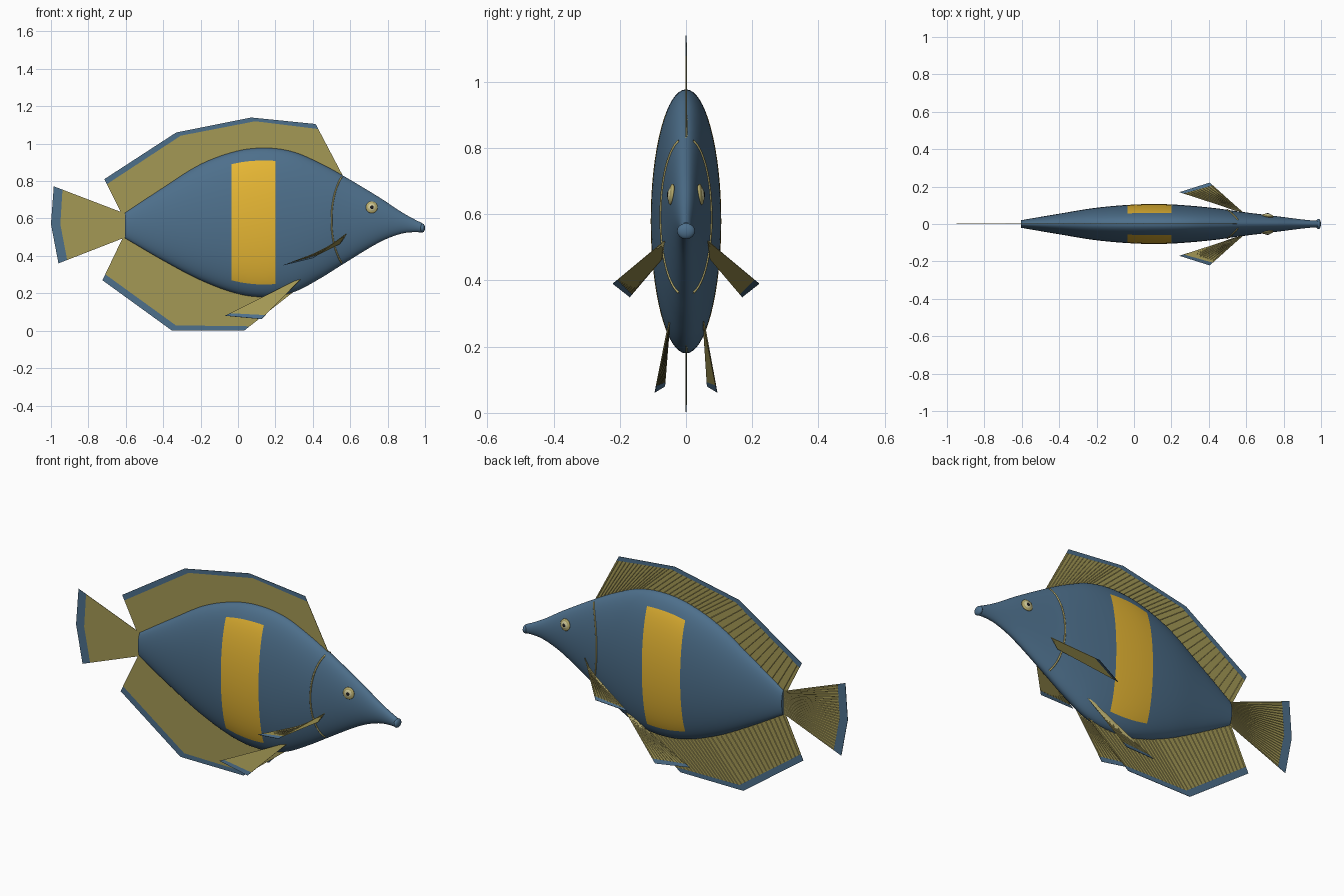
import bpy
import bmesh
import math
from mathutils import Vector

if "Cube" in bpy.data.objects:
    bpy.data.objects.remove(bpy.data.objects["Cube"])


def material(name, r, g, b):
    mat = bpy.data.materials.new(name)
    mat.use_nodes = True
    mat.diffuse_color = (r, g, b, 1)
    shader = mat.node_tree.nodes["Principled BSDF"]
    shader.inputs["Base Color"].default_value = (r, g, b, 1)
    shader.inputs["Roughness"].default_value = 0.6
    return mat


BLUE = material("slate blue", 0.075, 0.16, 0.26)
ORANGE = material("orange", 0.81, 0.48, 0.035)
OLIVE = material("olive gold", 0.37, 0.315, 0.09)
GOLD = material("pale gold", 0.46, 0.4, 0.15)
CREAM = material("cream", 0.62, 0.58, 0.32)
BLACK = material("black", 0.01, 0.01, 0.012)

# Body stations: x, top, bottom, half width
STATIONS = [
    (-0.605, 0.63, 0.495, 0.02), (-0.4, 0.765, 0.375, 0.055),
    (-0.2, 0.89, 0.27, 0.087), (0, 0.962, 0.197, 0.104),
    (0.16, 0.977, 0.18, 0.106), (0.3, 0.955, 0.207, 0.098),
    (0.44, 0.895, 0.28, 0.084), (0.56, 0.83, 0.355, 0.067),
    (0.76, 0.71, 0.475, 0.042), (0.87, 0.637, 0.518, 0.028),
    (0.94, 0.597, 0.527, 0.02), (0.985, 0.575, 0.525, 0.018),
]


def slope(i):
    a, b = STATIONS[max(i - 1, 0)], STATIONS[min(i + 1, len(STATIONS) - 1)]
    return [(q - p) / (b[0] - a[0]) for p, q in zip(a, b)]


def section(x):
    """Smoothly interpolated top, bottom and half width of the body."""
    i = 0
    while i < len(STATIONS) - 2 and x > STATIONS[i + 1][0]:
        i += 1
    a, b = STATIONS[i], STATIONS[i + 1]
    h = b[0] - a[0]
    t = (x - a[0]) / h
    s = t * t * (3 - 2 * t)
    m, n = slope(i), slope(i + 1)
    return [a[k] * (1 - s) + b[k] * s + h * t * (1 - t) * ((1 - t) * m[k] - t * n[k])
            for k in (1, 2, 3)]


def skin(x, angle):
    """Point on the body; angle is measured up from the left side."""
    top, bottom, width = section(x)
    return Vector((x, width * math.cos(angle),
                   (top + bottom) / 2 + (top - bottom) / 2 * math.sin(angle)))


def finish(bm, name, mats):
    mesh = bpy.data.meshes.new(name)
    bm.to_mesh(mesh)
    bm.free()
    obj = bpy.data.objects.new(name, mesh)
    bpy.context.collection.objects.link(obj)
    for mat in mats:
        mesh.materials.append(mat)
    return obj


# Body with an orange band on each flank
SEGMENTS = 64
BAND_BACK, BAND_FRONT = -0.035, 0.2


def spread(a, b, n):
    return [a + (b - a) * i / n for i in range(n)]


xs = (spread(-0.605, BAND_BACK, 18) + spread(BAND_BACK, BAND_FRONT, 10)
      + spread(BAND_FRONT, 0.985, 28) + [0.985])
bm = bmesh.new()
rings = [[bm.verts.new(skin(x, math.tau * k / SEGMENTS)) for k in range(SEGMENTS)] for x in xs]
for r in range(len(rings) - 1):
    for k in range(SEGMENTS):
        j = (k + 1) % SEGMENTS
        face = bm.faces.new((rings[r][k], rings[r][j], rings[r + 1][j], rings[r + 1][k]))
        middle = math.tau * (k + 0.5) / SEGMENTS
        lift = math.degrees(math.asin(abs(math.sin(middle))))
        if BAND_BACK < (xs[r] + xs[r + 1]) / 2 < BAND_FRONT and lift < 56.25:
            face.material_index = 1
bm.faces.new(rings[0])
bm.faces.new(rings[-1])
bmesh.ops.recalc_face_normals(bm, faces=bm.faces)
body = finish(bm, "body", [BLUE, ORANGE])
body.select_set(True)
bpy.context.view_layer.objects.active = body
bpy.ops.object.shade_smooth_by_angle(angle=math.radians(40))


def along(points, t):
    """Point at fraction t of a polyline with evenly weighted pieces."""
    f = t * (len(points) - 1)
    i = min(int(f), len(points) - 2)
    return points[i].lerp(points[i + 1], f - i)


def fin(name, base, tip, edge, rays):
    """Thin fin from base line to tip line, with a blue rim and fine rays."""
    base, tip = [Vector(p) for p in base], [Vector(p) for p in tip]
    rim = [t + (b - t).normalized() * edge for b, t in zip(base, tip)]
    bm = bmesh.new()
    rows = [[bm.verts.new(p) for p in row] for row in (base, rim, tip)]
    for r in range(2):
        for i in range(len(base) - 1):
            face = bm.faces.new((rows[r][i], rows[r][i + 1], rows[r + 1][i + 1], rows[r + 1][i]))
            face.material_index = r
    sheet = finish(bm, name, [OLIVE, BLUE])
    solid = sheet.modifiers.new("thickness", "SOLIDIFY")
    solid.thickness, solid.offset = 0.002, 0
    # Rays are slender tapered ridges on one side of the fin
    bm = bmesh.new()
    for k in range(rays):
        t = (k + 0.5) / rays
        a, b = along(base, t), along(rim, t)
        side = along(rim, min(t + 0.02, 1)) - along(rim, max(t - 0.02, 0))
        normal = side.cross(b - a).normalized()
        if normal.y < 0:
            normal.negate()
        across = normal.cross(b - a).normalized() * 0.002
        foot, end = [[bm.verts.new(p + offset) for offset in
                      (-across, normal * height, across)]
                     for p, height in ((a, 0.004), (b, 0.0025))]
        for i in range(2):
            bm.faces.new((foot[i], foot[i + 1], end[i + 1], end[i]))
    finish(bm, name + "_rays", [GOLD])


def flat(points):
    return [(x, 0, z) for x, z in points]


# Fins on the centre line
fin("dorsal_fin",
    flat([(0.565, 0.82), (0.3, 0.93), (-0.1, 0.9), (-0.615, 0.61)]),
    flat([(0.415, 1.105), (0.07, 1.14), (-0.33, 1.06), (-0.715, 0.81)]), 0.03, 42)
fin("anal_fin",
    flat([(0.3, 0.21), (-0.13, 0.26), (-0.61, 0.51)]),
    flat([(0.035, 0.002), (-0.355, 0.002), (-0.725, 0.27)]), 0.035, 34)
fin("tail_fin",
    flat([(-0.6, 0.625), (-0.6, 0.565), (-0.6, 0.5)]),
    flat([(-0.985, 0.772), (-1, 0.57), (-0.96, 0.36)]), 0.05, 24)


def mirrored(points, s):
    return [(x, s * y, z) for x, y, z in points]


# Paired parts
for label, s in (("left", 1), ("right", -1)):
    fin(label + "_pectoral_fin",
        mirrored([(0.58, 0.065, 0.52), (0.545, 0.072, 0.465)], s),
        mirrored([(0.405, 0.221, 0.39), (0.243, 0.17, 0.35)], s), 0.025, 10)
    fin(label + "_pelvic_fin",
        mirrored([(0.335, 0.052, 0.275), (0.3, 0.052, 0.265)], s),
        mirrored([(0.125, 0.094, 0.062), (-0.07, 0.064, 0.08)], s), 0.03, 10)

    # Gill line follows the skin
    curve = bpy.data.curves.new(label + "_gill_line", "CURVE")
    curve.dimensions = "3D"
    curve.bevel_depth, curve.bevel_resolution = 0.0045, 1
    count = 29
    path = curve.splines.new("POLY")
    path.points.add(count - 1)
    for k in range(count):
        angle = math.radians(-72 + 144 * k / (count - 1))
        p = skin(0.5 + 0.06 * math.sin(angle) ** 2, angle)
        path.points[k].co = (p.x, s * p.y, p.z, 1)
    curve.materials.append(GOLD)
    gill = bpy.data.objects.new(label + "_gill_line", curve)
    bpy.context.collection.objects.link(gill)

    # Eye with a gold rim and small pupil
    for part, radius, depth, lift, mat in (("eye_rim", 0.032, 0.009, 0, GOLD),
                                           ("eye", 0.024, 0.011, 0.001, CREAM),
                                           ("pupil", 0.011, 0.006, 0.008, BLACK)):
        bpy.ops.mesh.primitive_uv_sphere_add(
            segments=24, ring_count=12, radius=1,
            location=(0.715 + 0.1 * lift, s * (0.044 + lift), 0.66))
        ball = bpy.context.object
        ball.name = label + "_" + part
        ball.scale = (radius, depth, radius)
        ball.rotation_euler = (s * 0.12, 0, -s * 0.12)
        ball.data.materials.append(mat)
        bpy.ops.object.shade_smooth()

# Rounded lips
bpy.ops.mesh.primitive_uv_sphere_add(segments=24, ring_count=12, radius=1,
                                     location=(0.986, 0, 0.549))
mouth = bpy.context.object
mouth.name = "mouth"
mouth.scale = (0.014, 0.027, 0.024)
mouth.data.materials.append(BLUE)
bpy.ops.object.shade_smooth()
